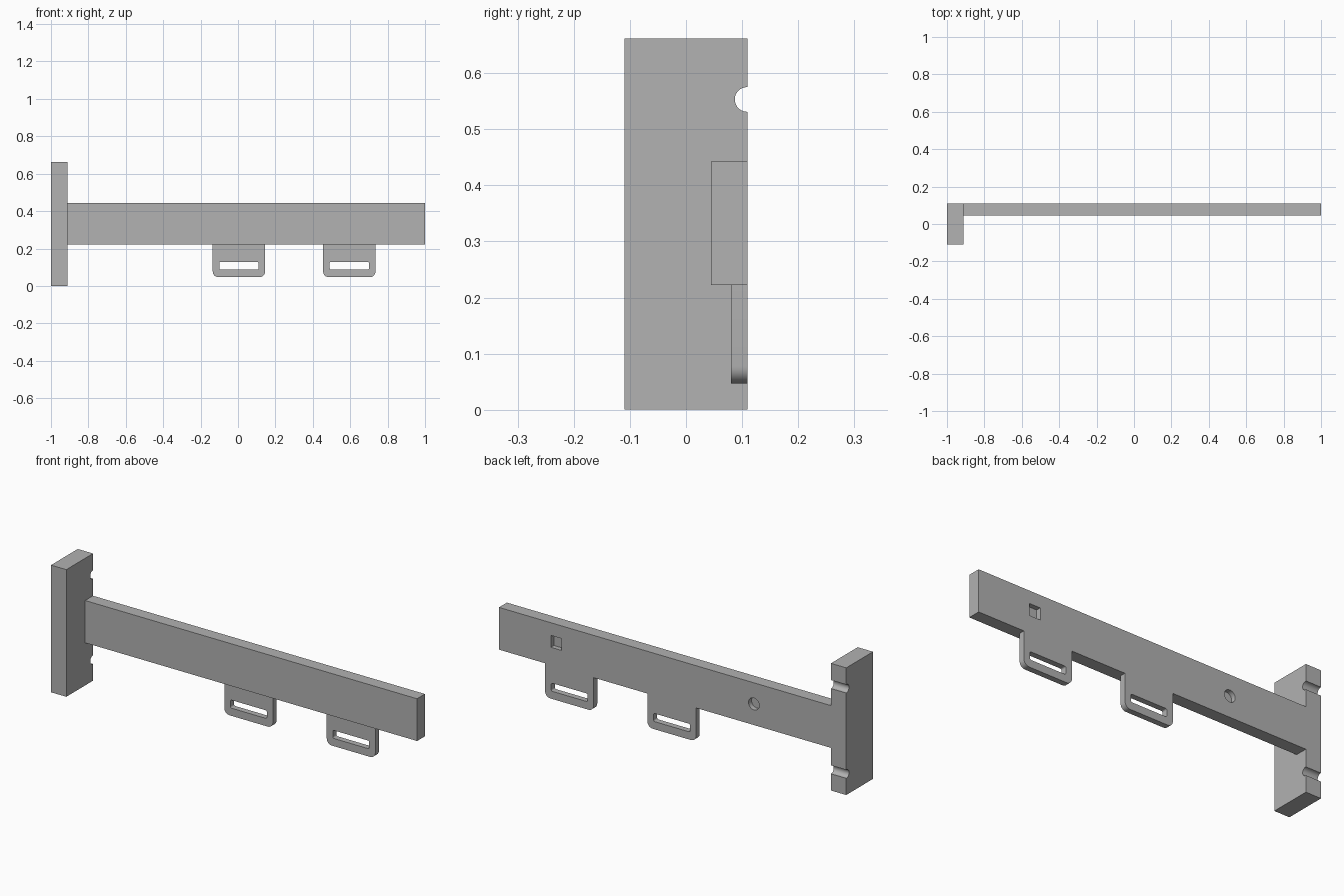
import bpy
import bmesh
from math import pi, cos, sin
from mathutils import Vector

default = bpy.data.objects.get("Cube")
if default:
    bpy.data.objects.remove(default, do_unlink=True)

GREY = (0.445, 0.445, 0.445, 1)
grey = bpy.data.materials.new("plain_grey")
grey.use_nodes = True
grey.diffuse_color = GREY
grey.node_tree.nodes["Principled BSDF"].inputs["Base Color"].default_value = GREY

BACK = 0.11


def rounded_rect(x0, x1, z0, z1, low=0, high=0, steps=8):
    """Outline with separate radii for the lower and upper corners."""
    points = []
    corners = [(x1, z1, -1, -1, high), (x0, z1, 1, -1, high),
               (x0, z0, 1, 1, low), (x1, z0, -1, 1, low)]
    for i, (x, z, sx, sz, r) in enumerate(corners):
        count = steps if r else 0
        for k in range(count + 1):
            a = (i + k / max(count, 1)) * pi / 2
            points.append((x + sx * r + r * cos(a), z + sz * r + r * sin(a)))
    return points


def circle(cu, cv, r, count=48):
    return [(cu + r * cos(2 * pi * k / count), cv + r * sin(2 * pi * k / count))
            for k in range(count)]


def prism(name, outline, start, end, axis="y"):
    """Extrude an outline along y (outline in x, z) or x (outline in y, z)."""
    bm = bmesh.new()
    place = (lambda u, v: (u, start, v)) if axis == "y" else (lambda u, v: (start, u, v))
    step = Vector((0, end - start, 0) if axis == "y" else (end - start, 0, 0))
    face = bm.faces.new([bm.verts.new(place(u, v)) for u, v in outline])
    grown = bmesh.ops.extrude_face_region(bm, geom=[face])["geom"]
    bmesh.ops.translate(bm, vec=step, verts=[g for g in grown if isinstance(g, bmesh.types.BMVert)])
    bmesh.ops.recalc_face_normals(bm, faces=bm.faces)
    mesh = bpy.data.meshes.new(name)
    bm.to_mesh(mesh)
    bm.free()
    mesh.materials.append(grey)
    obj = bpy.data.objects.new(name, mesh)
    bpy.context.collection.objects.link(obj)
    return obj


def cut(obj, cutters):
    """Carve the cutters out of the part, then discard them."""
    bpy.ops.object.select_all(action="DESELECT")
    bpy.context.view_layer.objects.active = obj
    obj.select_set(True)
    for cutter in cutters:
        cutter.hide_render = True
        mod = obj.modifiers.new("cut", "BOOLEAN")
        mod.operation = "DIFFERENCE"
        mod.solver = "EXACT"
        mod.object = cutter
        bpy.ops.object.modifier_apply(modifier=mod.name)
        bpy.data.objects.remove(cutter, do_unlink=True)
    bpy.ops.object.shade_smooth_by_angle(angle=pi / 6)


# End plate with two round grooves across its back edge
plate = prism("end_plate", rounded_rect(-1, -0.912, 0, 0.662), -BACK, BACK)
cut(plate, [prism("groove_cutter", circle(BACK - 0.001, z, 0.022), -1.1, -0.8, "x")
            for z in (0.109, 0.553)])

# Long beam with a round and a square blind pocket in its back
beam = prism("beam", rounded_rect(-0.912, 1, 0.222, 0.442), 0.045, BACK)
cut(beam, [prism("round_pocket_cutter", circle(-0.468, 0.332, 0.031), BACK - 0.025, 0.2),
           prism("square_pocket_cutter", rounded_rect(0.64, 0.702, 0.314, 0.376),
                 BACK - 0.025, 0.2)])

# Hanging tabs, each with a slot
for name, x in (("middle_tab", 0.005), ("outer_tab", 0.595)):
    tab = prism(name, rounded_rect(x - 0.14, x + 0.14, 0.047, 0.222, low=0.03), 0.08, BACK)
    cut(tab, [prism("slot_cutter", rounded_rect(x - 0.105, x + 0.105, 0.087, 0.129, 0.008, 0.008),
                    0, 0.2)])
